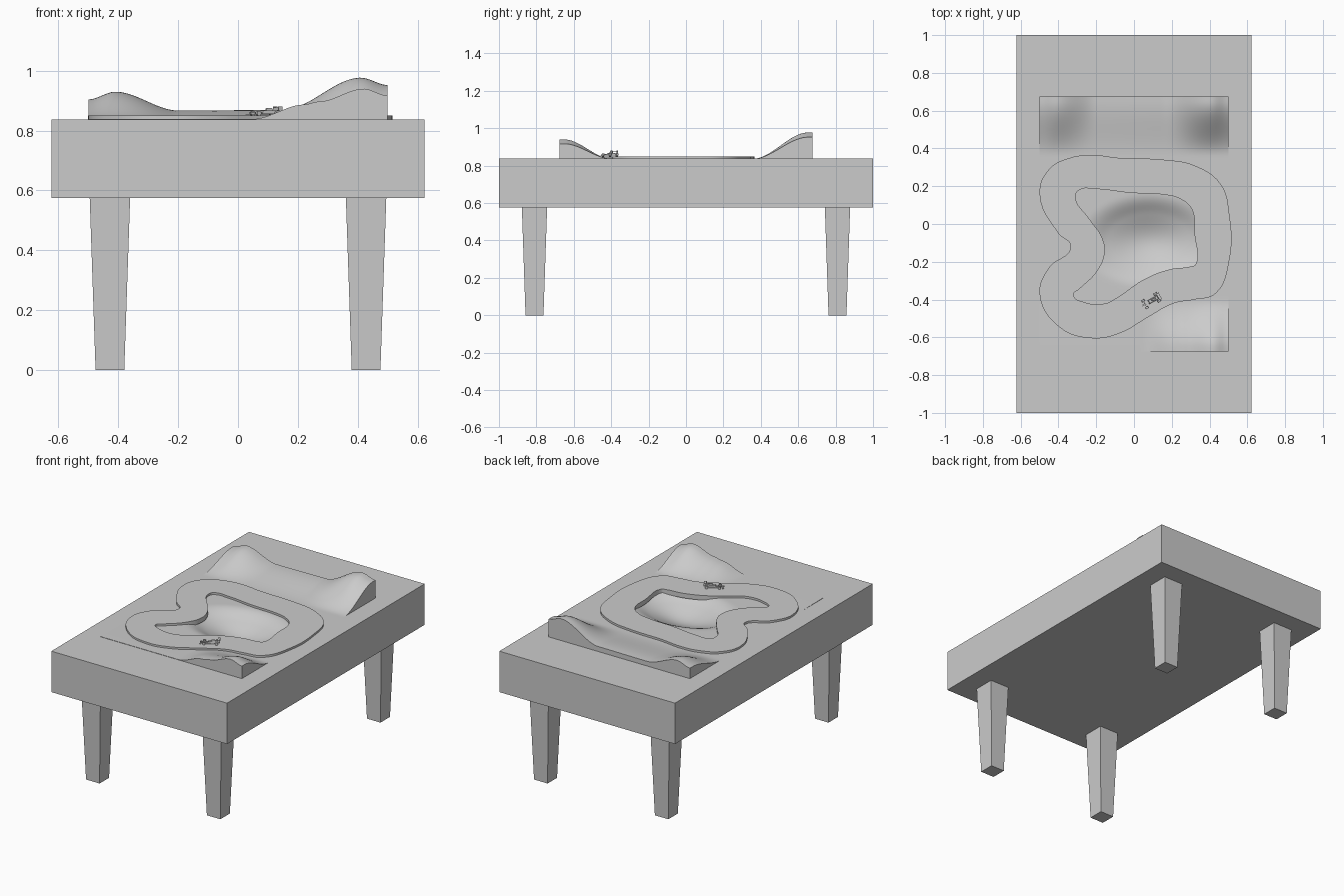
import bpy, bmesh, math
from mathutils import Matrix, Vector

cube = bpy.data.objects.get("Cube")
if cube:
    bpy.data.objects.remove(cube, do_unlink=True)

TOP = 0.837      # table top height
APRON = 0.575    # underside of the table slab
HALF_X, HALF_Y = 0.5, 0.675   # landscape panel

grey = bpy.data.materials.new("plain grey")
grey.use_nodes = True
grey.diffuse_color = (0.6, 0.6, 0.6, 1)
grey.node_tree.nodes["Principled BSDF"].inputs["Base Color"].default_value = (0.6, 0.6, 0.6, 1)


def finish(name, bm, matrix=None):
    bmesh.ops.recalc_face_normals(bm, faces=bm.faces)
    mesh = bpy.data.meshes.new(name)
    bm.to_mesh(mesh)
    bm.free()
    mesh.materials.append(grey)
    obj = bpy.data.objects.new(name, mesh)
    bpy.context.collection.objects.link(obj)
    if matrix:
        obj.matrix_world = matrix
    return obj


def box(name, centre, size, taper=1.0, matrix=None):
    """Box whose lower end is scaled by taper."""
    bm = bmesh.new()
    bmesh.ops.create_cube(bm, size=1)
    for v in bm.verts:
        k = taper if v.co.z < 0 else 1
        v.co = Vector(centre) + Vector((v.co.x * size[0] * k, v.co.y * size[1] * k, v.co.z * size[2]))
    return finish(name, bm, matrix)


def smooth(obj, degrees):
    bpy.ops.object.select_all(action='DESELECT')
    obj.select_set(True)
    bpy.context.view_layer.objects.active = obj
    bpy.ops.object.shade_smooth_by_angle(angle=math.radians(degrees))


# Table slab, with an opening in its top for the landscape panel
bm = bmesh.new()
bmesh.ops.create_cube(bm, size=1)
for v in bm.verts:
    v.co = (v.co.x * 1.245, v.co.y * 2, TOP if v.co.z > 0 else APRON)
bm.normal_update()
lid = max(bm.faces, key=lambda f: f.calc_center_median().z)
bmesh.ops.inset_individual(bm, faces=[lid], thickness=0.1)
for v in lid.verts:
    v.co.x = math.copysign(HALF_X, v.co.x)
    v.co.y = math.copysign(HALF_Y, v.co.y)
bmesh.ops.delete(bm, geom=[lid], context='FACES_ONLY')
finish("table_slab", bm)

# Tapered legs
for sx, side in ((1, "left"), (-1, "right")):
    for sy, end in ((-1, "front"), (1, "back")):
        box(f"{end}_{side}_leg", (sx * 0.428, sy * 0.81, APRON / 2), (0.135, 0.135, APRON), 0.71)


# Landscape heights: a ridge line along x, faded along y
def ease(t):
    t = max(0, min(1, t))
    return t * t * (3 - 2 * t)


def ridge(points, x):
    if x <= points[0][0]:
        return points[0][1]
    for (x0, h0), (x1, h1) in zip(points, points[1:]):
        if x <= x1:
            return h0 + (h1 - h0) * ease((x - x0) / (x1 - x0))
    return points[-1][1]


BACK = [(-0.5, 0.067), (-0.41, 0.093), (-0.2, 0.03), (0.15, 0.032), (0.41, 0.14), (0.5, 0.115)]
FRONT = [(0.05, 0.002), (0.22, 0.05), (0.27, 0.06), (0.42, 0.103), (0.5, 0.08)]


def height(x, y):
    h = ridge(BACK, x) * ease((y - 0.36) / 0.29)
    h += ridge(FRONT, x) * ease((-y - 0.4) / 0.25)
    r = ((x - 0.08) / 0.18) ** 2 + ((y + 0.09) / 0.12) ** 2
    return h - 0.09 * math.exp(-r / 2) * ease((4.5 - r) / 3)


bm = bmesh.new()
bmesh.ops.create_grid(bm, x_segments=64, y_segments=86, size=1)
for v in bm.verts:
    x, y = v.co.x * HALF_X, v.co.y * HALF_Y
    v.co = (x, y, TOP + height(x, y))
rim = [e for e in bm.edges if e.is_boundary]
skirt = bmesh.ops.extrude_edge_only(bm, edges=rim)["geom"]
for v in skirt:
    if isinstance(v, bmesh.types.BMVert):
        v.co.z = TOP - 0.005
smooth(finish("landscape", bm), 40)

# Race track: closed outer and inner outlines in hundredths
OUTER = [(-50, 16), (-45, 29), (-34, 35), (-22, 36.5), (-8, 35), (16, 34), (32, 31), (46, 21),
         (50.5, 5), (50.5, -19), (43, -37), (32, -40), (21, -42), (8, -49), (-8, -58),
         (-22, -60.5), (-39, -55), (-50, -37), (-45, -23), (-33.5, -12), (-40, -5)]
INNER = [(-31, 15), (-29, 18), (-20, 18.5), (-2, 16.5), (16, 15.5), (24, 13.5), (30.5, 8), (32, -5),
         (32.5, -21.5), (30, -22.5), (19, -24), (5, -29.5), (-9, -39), (-15, -42), (-26, -41.5),
         (-32, -37.5), (-29, -34.5), (-19.5, -25), (-15.5, -15), (-17, -7), (-23.5, 2.5)]
curve = bpy.data.curves.new("track", 'CURVE')
curve.dimensions = '2D'
curve.fill_mode = 'BOTH'
curve.resolution_u = 6
curve.extrude = 0.015
for outline in (OUTER, INNER):
    spline = curve.splines.new('BEZIER')
    spline.bezier_points.add(len(outline) - 1)
    spline.use_cyclic_u = True
    for p, (x, y) in zip(spline.bezier_points, outline):
        p.co = (x / 100, y / 100, 0)
        p.handle_left_type = p.handle_right_type = 'AUTO'
curve.materials.append(grey)
track = bpy.data.objects.new("track", curve)
bpy.context.collection.objects.link(track)
track.location.z = TOP - 0.002
bpy.ops.object.select_all(action='DESELECT')
track.select_set(True)
bpy.context.view_layer.objects.active = track
bpy.ops.object.convert(target='MESH')
smooth(track, 30)

# Small open-wheel race car, nose towards local -x
place = Matrix.Translation((0.088, -0.408, TOP + 0.013)) @ Matrix.Rotation(math.radians(29), 4, 'Z')
box("car_floor", (0.008, 0, 0.005), (0.07, 0.03, 0.003), matrix=place)
box("car_body", (0.016, 0, 0.011), (0.05, 0.018, 0.012), 1.2, place)
box("car_nose", (-0.03, 0, 0.009), (0.05, 0.008, 0.006), matrix=place)
box("car_air_intake", (0.018, 0, 0.021), (0.02, 0.007, 0.009), 1.3, place)
box("car_front_wing", (-0.054, 0, 0.005), (0.01, 0.044, 0.002), matrix=place)
box("car_rear_wing", (0.051, 0, 0.028), (0.014, 0.036, 0.003), matrix=place)
for s, side in ((-1, "left"), (1, "right")):
    box(f"car_{side}_wing_plate", (0.051, s * 0.018, 0.023), (0.016, 0.002, 0.016), matrix=place)
    for x, end, radius in ((-0.034, "front", 0.008), (0.04, "rear", 0.009)):
        bm = bmesh.new()
        bmesh.ops.create_cone(bm, cap_ends=True, segments=16, radius1=radius, radius2=radius, depth=0.011,
                              matrix=Matrix.Translation((x, s * 0.021, radius)) @ Matrix.Rotation(math.pi / 2, 4, 'X'))
        smooth(finish(f"car_{end}_{side}_wheel", bm, place), 40)
for x, end in ((-0.034, "front"), (0.04, "rear")):
    box(f"car_{end}_axle", (x, 0, 0.008), (0.003, 0.04, 0.002), matrix=place)
